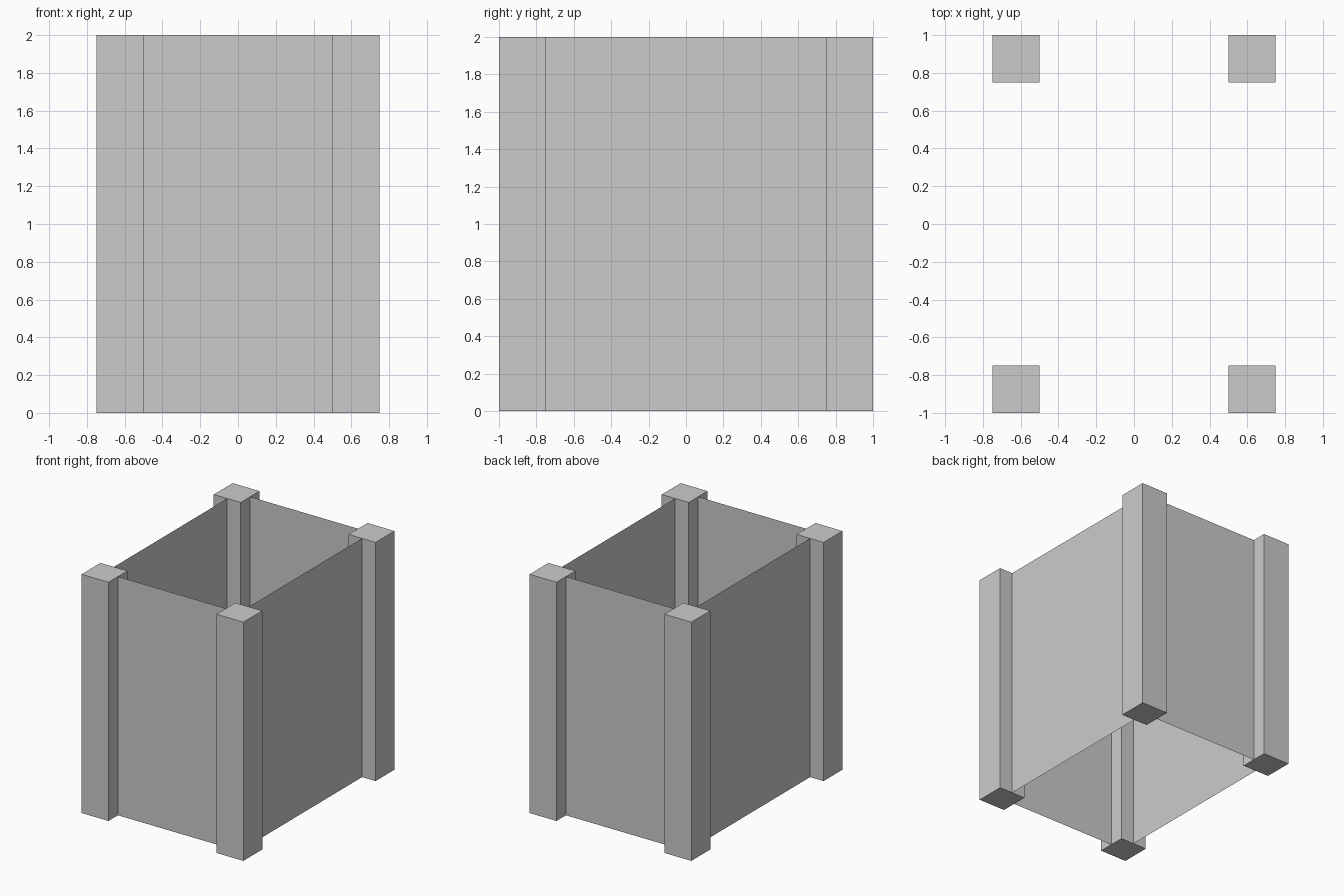
import bpy

if "Cube" in bpy.data.objects:
    bpy.data.objects.remove(bpy.data.objects["Cube"])

HEIGHT = 2.0
POST = 0.25          # post width
CX, CY = 0.625, 0.875  # post centre lines


def add_mesh(name, verts, faces):
    mesh = bpy.data.meshes.new(name)
    mesh.from_pydata(verts, [], faces)
    obj = bpy.data.objects.new(name, mesh)
    bpy.context.collection.objects.link(obj)
    return obj


def add_post(name, x, y):
    bpy.ops.mesh.primitive_cube_add(size=1, location=(x, y, HEIGHT / 2))
    obj = bpy.context.object
    obj.name = name
    obj.scale = (POST, POST, HEIGHT)
    bpy.ops.object.transform_apply(location=False, rotation=False, scale=True)


def add_panel(name, a, b):
    # Thin upright sheet between two plan points
    add_mesh(name, [(*a, 0), (*b, 0), (*b, HEIGHT), (*a, HEIGHT)], [(0, 1, 2, 3)])


# Corner posts
for side, sx in (("left", -1), ("right", 1)):
    for end, sy in (("front", -1), ("back", 1)):
        add_post(f"{end}_{side}_post", sx * CX, sy * CY)

# Wall sheets, running between the inner faces of the posts (normals outward)
ix, iy = CX - POST / 2, CY - POST / 2
add_panel("front_panel", (-ix, -CY), (ix, -CY))
add_panel("back_panel", (ix, CY), (-ix, CY))
add_panel("right_panel", (CX, -iy), (CX, iy))
add_panel("left_panel", (-CX, iy), (-CX, -iy))
